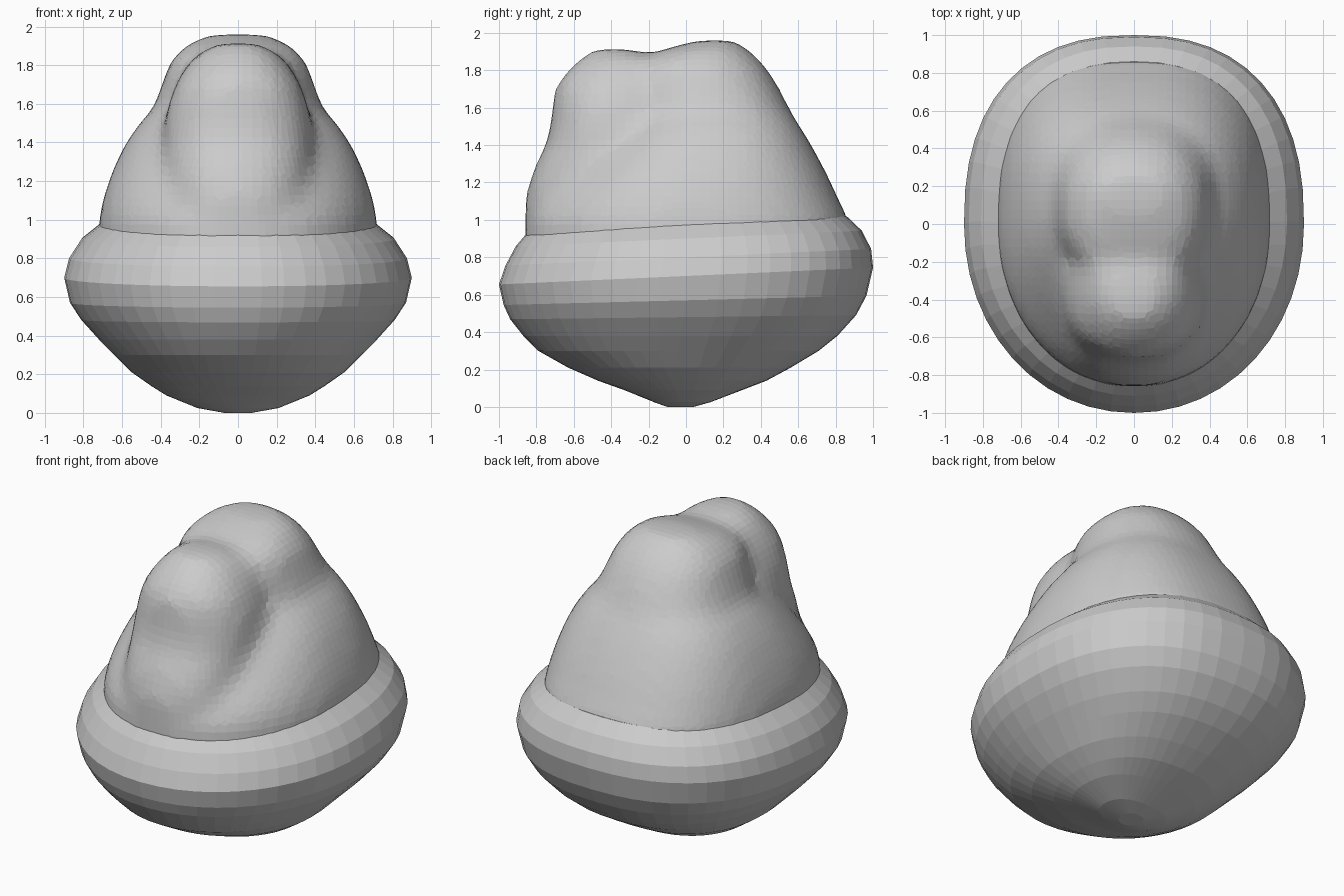
import bpy, bmesh
from math import cos, sin, pi

cube = bpy.data.objects.get("Cube")
if cube:
    bpy.data.objects.remove(cube)

clay = bpy.data.materials.new("grey clay")
clay.use_nodes = True
clay.diffuse_color = (0.6, 0.6, 0.6, 1)
clay.node_tree.nodes["Principled BSDF"].inputs["Base Color"].default_value = (0.6, 0.6, 0.6, 1)


def power(v, n):
    return (1 if v >= 0 else -1) * abs(v) ** (2 / n)


def loft(bm, rings, n_front, n_back, tilt=0.0, sides=48):
    """Stack rounded rings given as (z, half width, front y, back y)."""
    loops = []
    for z, rx, yf, yb in rings:
        mid, ry = (yf + yb) / 2, (yb - yf) / 2
        lean = tilt * max(0, min(1, (z - 0.4) / 0.3))
        loop = []
        for i in range(sides):
            a = 2 * pi * i / sides
            n = n_back if sin(a) > 0 else n_front
            y = mid + ry * power(sin(a), n)
            loop.append(bm.verts.new((rx * power(cos(a), n), y, z + lean * y)))
        loops.append(loop)
    for low, high in zip(loops, loops[1:]):
        for i in range(sides):
            j = (i + 1) % sides
            bm.faces.new((low[i], low[j], high[j], high[i]))
    bm.faces.new(loops[0][::-1])
    bm.faces.new(loops[-1])


def finish(bm, name):
    mesh = bpy.data.meshes.new(name)
    bm.to_mesh(mesh)
    bm.free()
    mesh.materials.append(clay)
    obj = bpy.data.objects.new(name, mesh)
    bpy.context.collection.objects.link(obj)
    return obj


# Bowl-shaped base with a rounded lip, slightly higher at the back
bowl = [(0, .07, -.1, .04), (.025, .21, -.17, .13), (.09, .37, -.33, .3),
        (.14, .45, -.47, .43), (.21, .55, -.63, .56), (.3, .64, -.79, .71),
        (.38, .72, -.87, .81), (.48, .81, -.94, .91), (.57, .87, -.975, .965),
        (.7, .9, -1, 1), (.8, .875, -.965, .99), (.9, .81, -.91, .94),
        (.98, .71, -.84, .86), (1.0, .5, -.6, .6)]
bm = bmesh.new()
loft(bm, bowl, 2.05, 2.4, tilt=0.045)
finish(bm, "base_bowl")

# Upper body: full shoulders, a rear dome and a front ridge, blended together
shoulders = [(.82, .73, -.87, .89), (1.0, .72, -.86, .87), (1.1, .7, -.8, .82),
             (1.2, .67, -.71, .775), (1.3, .63, -.61, .725), (1.4, .58, -.5, .67),
             (1.5, .51, -.39, .61), (1.58, .43, -.28, .55), (1.64, .28, -.1, .45)]
dome = [(1.0, .5, -.3, .7), (1.4, .46, -.32, .65), (1.6, .43, -.32, .55),
        (1.7, .395, -.32, .5), (1.8, .36, -.3, .44), (1.87, .31, -.24, .38),
        (1.93, .23, -.06, .31), (1.96, .13, .07, .25)]
ridge = [(.85, .4, -.86, 0), (1.1, .39, -.86, 0), (1.2, .385, -.84, 0),
         (1.3, .385, -.8, 0), (1.4, .385, -.75, 0), (1.5, .38, -.725, 0),
         (1.6, .36, -.715, 0), (1.7, .325, -.7, 0), (1.78, .28, -.65, 0),
         (1.85, .22, -.58, -.05), (1.89, .16, -.53, -.2), (1.915, .09, -.48, -.32)]
bm = bmesh.new()
loft(bm, shoulders, 2.1, 2.5)
loft(bm, dome, 2.3, 2.3)
loft(bm, ridge, 2.3, 2.5)
body = finish(bm, "upper_body")
blend = body.modifiers.new("blend", 'REMESH')
blend.mode = 'VOXEL'
blend.voxel_size = 0.05
relax = body.modifiers.new("relax", 'SMOOTH')
relax.factor = 0.5
relax.iterations = 7
